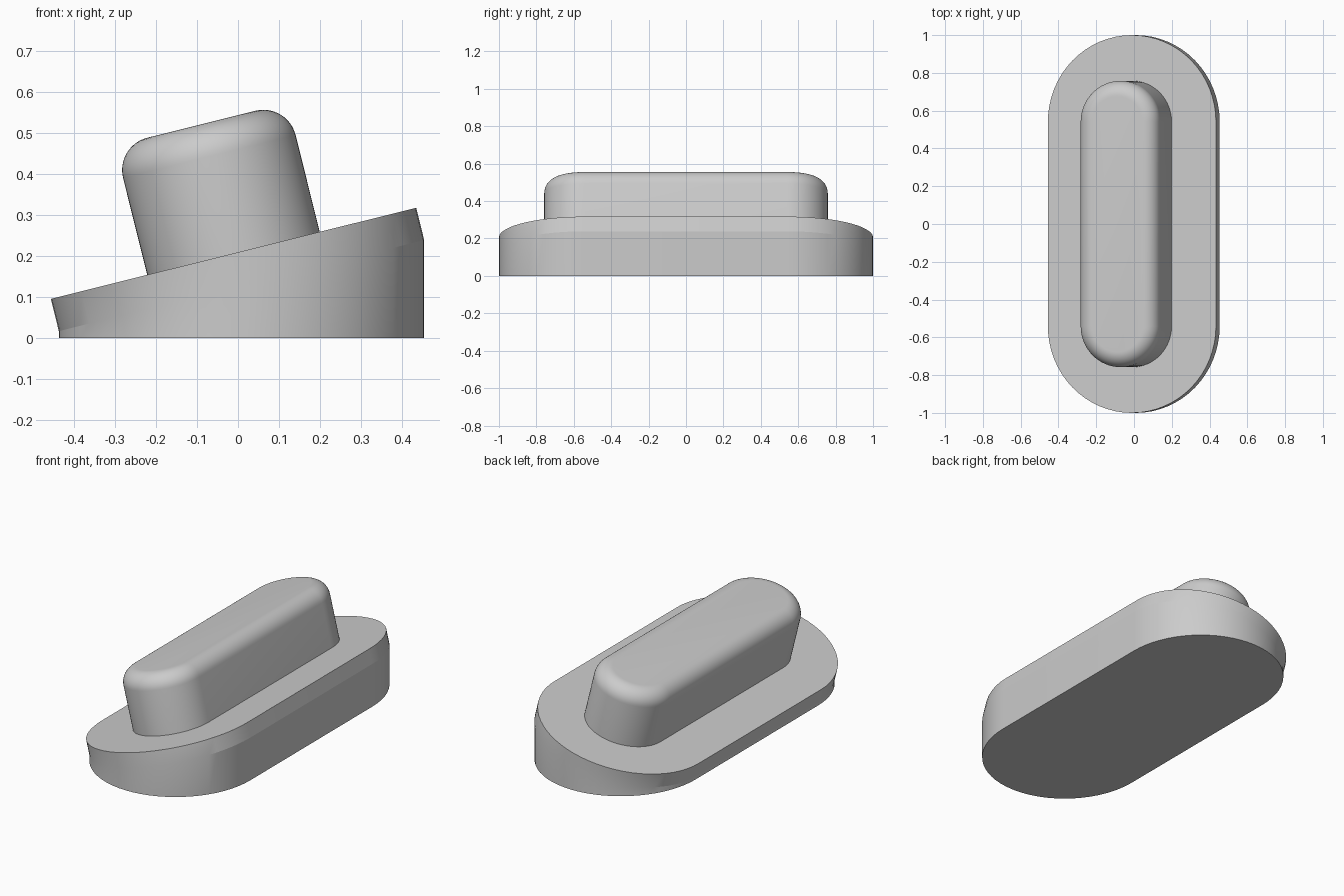
import bpy, bmesh, math
from mathutils import Vector

if "Cube" in bpy.data.objects:
    bpy.data.objects.remove(bpy.data.objects["Cube"])

TILT = math.radians(14)
ALONG = Vector((math.cos(TILT), 0, math.sin(TILT)))    # across the tilted top
UP = Vector((-math.sin(TILT), 0, math.cos(TILT)))      # normal of the tilted top
ORIGIN = Vector((-0.011, 0, 0.206))                    # centre of the tilted top
STRAIGHT = 0.5415                                      # half length of straight sides
STEPS = 32

grey = bpy.data.materials.new("grey")
grey.diffuse_color = (0.6, 0.6, 0.6, 1)
grey.use_nodes = True
grey.node_tree.nodes["Principled BSDF"].inputs["Base Color"].default_value = grey.diffuse_color


def stadium(radius, height):
    """Rounded-end outline lying on the tilted plane at a given height."""
    ring = []
    for sign in (1, -1):
        for i in range(STEPS + 1):
            a = math.pi * i / STEPS + (0 if sign > 0 else math.pi)
            p = ORIGIN + ALONG * (radius * math.cos(a)) + UP * height
            p.y = sign * STRAIGHT + radius * math.sin(a)
            ring.append(p)
    return ring


def loft(name, rings):
    """Skin a stack of rings, lowest first, and cap both ends."""
    bm = bmesh.new()
    loops = [[bm.verts.new(p) for p in ring] for ring in rings]
    n = len(loops[0])
    for low, high in zip(loops, loops[1:]):
        for i in range(n):
            j = (i + 1) % n
            bm.faces.new((low[i], low[j], high[j], high[i]))
    bm.faces.new(loops[0][::-1])
    bm.faces.new(loops[-1])
    bmesh.ops.recalc_face_normals(bm, faces=bm.faces)
    mesh = bpy.data.meshes.new(name)
    bm.to_mesh(mesh)
    bm.free()
    mesh.materials.append(grey)
    obj = bpy.data.objects.new(name, mesh)
    bpy.context.collection.objects.link(obj)
    bpy.ops.object.select_all(action='DESELECT')
    obj.select_set(True)
    bpy.context.view_layer.objects.active = obj
    # keep the shallow crease between rim and skirt crisp
    bpy.ops.object.shade_smooth_by_angle(angle=math.radians(12))


# Base: tilted rim on a vertical skirt that ends flat on the floor
R = 0.4585
rim_top = stadium(R, 0)
rim_bottom = stadium(R, -0.081)
floor = [Vector((p.x, p.y, 0)) for p in rim_bottom]
loft("wedge_base", [floor, rim_bottom, rim_top])

# Button: tilted rounded block with a filleted top edge
r, h, fillet = 0.2165, 0.324, 0.081
rings = [stadium(r, 0)]
for k in range(13):
    a = math.pi / 2 * k / 12
    rings.append(stadium(r - fillet + fillet * math.cos(a),
                         h - fillet + fillet * math.sin(a)))
loft("raised_button", rings)
